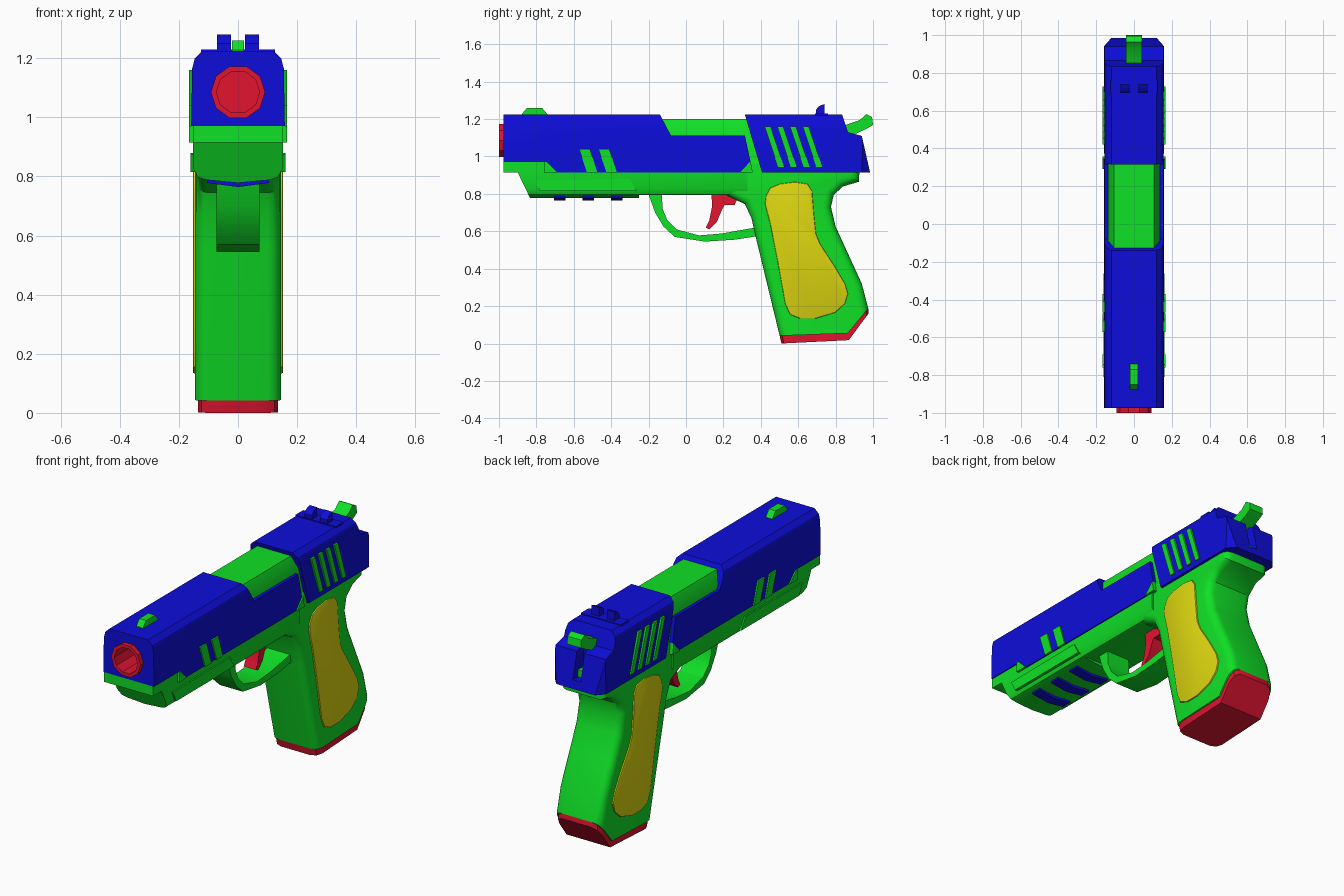
import bpy, bmesh, math
from mathutils import Vector

def mat(name, c):
    m = bpy.data.materials.new(name)
    m.diffuse_color = (*c, 1)
    return m

BLUE = mat("blue", (0.004, 0.004, 0.70))
GREEN = mat("green", (0.005, 0.75, 0.02))
RED = mat("red", (0.75, 0.007, 0.03))
YELLOW = mat("yellow", (0.73, 0.68, 0.005))

def prism(name, pts, axis, lo, hi, m=None, bevel=0, seg=3):
    """Extrude a 2D outline along an axis; optionally round its outline edges."""
    place = {'x': lambda p, t: (t, p[0], p[1]),
             'y': lambda p, t: (p[0], t, p[1]),
             'z': lambda p, t: (p[0], p[1], t)}[axis]
    bm = bmesh.new()
    a = [bm.verts.new(place(p, lo)) for p in pts]
    b = [bm.verts.new(place(p, hi)) for p in pts]
    bm.faces.new(a)
    bm.faces.new(b[::-1])
    n = len(pts)
    for i in range(n):
        j = (i + 1) % n
        bm.faces.new((a[j], a[i], b[i], b[j]))
    bmesh.ops.recalc_face_normals(bm, faces=bm.faces)
    if bevel:
        k = 'xyz'.index(axis)
        rim = [e for e in bm.edges if abs(e.verts[0].co[k] - e.verts[1].co[k]) < 1e-6]
        bmesh.ops.bevel(bm, geom=rim, offset=bevel, segments=seg, profile=0.5,
                        affect='EDGES', clamp_overlap=False)
    me = bpy.data.meshes.new(name)
    bm.to_mesh(me)
    bm.free()
    ob = bpy.data.objects.new(name, me)
    bpy.context.collection.objects.link(ob)
    if m:
        me.materials.append(m)
    return ob

def boolean(ob, cutter, op):
    md = ob.modifiers.new("bool", 'BOOLEAN')
    md.operation, md.object, md.solver = op, cutter, 'EXACT'
    bpy.context.view_layer.objects.active = ob
    bpy.ops.object.modifier_apply(modifier=md.name)
    bpy.data.objects.remove(cutter)
    return ob

def both(half):
    """Mirror a half outline across x = 0."""
    return half + [(-x, z) for x, z in reversed(half) if x > 0]

def ngon(r, z, n=10):
    return [(r * math.cos(2 * math.pi * i / n), z + r * math.sin(2 * math.pi * i / n)) for i in range(n)]

def side_pair(name, pts, x0, x1, m, **kw):
    for s, tag in ((1, "right"), (-1, "left")):
        prism(f"{name}_{tag}", pts, 'x', min(s * x0, s * x1), max(s * x0, s * x1), m, **kw)

# Slide: side outline crossed with a chamfered end section
section = both([(0.16, 0.88), (0.155, 1.165), (0.146, 1.20), (0.12, 1.224)])
front = prism("slide_front", [(-0.975, 0.97), (-0.975, 1.3), (-0.178, 1.3), (-0.137, 1.22), (-0.08, 1.112),
              (0.315, 1.112), (0.357, 0.915), (-0.70, 0.915), (-0.755, 0.97)], 'x', -0.3, 0.3, BLUE)
boolean(front, prism("cut", section, 'y', -1.2, 1.2), 'INTERSECT')
boolean(front, prism("cut", ngon(0.082, 1.085), 'y', -1.1, -0.65), 'DIFFERENCE')
rear = prism("slide_rear", [(0.292, 1.3), (0.406, 0.915), (0.984, 0.915), (0.94, 1.11), (0.866, 1.13),
             (0.834, 1.225), (0.82, 1.3)], 'x', -0.3, 0.3, BLUE)
boolean(rear, prism("cut", section, 'y', -1.2, 1.2), 'INTERSECT')
boolean(rear, prism("cut", [(-0.2, 0), (0.2, 0), (0.2, 0.90), (0.16, 0.94), (0.12, 0.985),
                            (-0.12, 0.985), (-0.16, 0.94), (-0.2, 0.90)], 'z', 0.8, 1.4), 'INTERSECT')
boolean(rear, prism("cut", [(-0.024, 0.96), (0.024, 0.96), (0.024, 1.13), (-0.024, 1.13)],
                    'y', 0.88, 1.1), 'DIFFERENCE')

# Chamber block in the slide window
prism("chamber_block", both([(0.137, 0.93), (0.137, 1.13), (0.105, 1.20)]), 'y', -0.25, 0.46, GREEN)

# Muzzle tube
tube = prism("muzzle", ngon(0.092, 1.085), 'y', -1.0, -0.6, RED)
boolean(tube, prism("cut", ngon(0.073, 1.085), 'y', -1.1, -0.7), 'DIFFERENCE')

# Slide grooves and small side tabs
for i in range(4):
    y = 0.42 + 0.068 * i
    side_pair(f"rear_groove_{i}", [(y, 1.16), (y + 0.032, 1.16), (y + 0.104, 0.945), (y + 0.072, 0.945)],
              0.13, 0.166, GREEN)
for i in range(2):
    y = -0.572 + 0.104 * i
    side_pair(f"front_groove_{i}", [(y, 1.04), (y + 0.058, 1.04), (y + 0.098, 0.915), (y + 0.042, 0.915)],
              0.13, 0.166, GREEN)
side_pair("slide_stop", [(0.29, 0.915), (0.357, 0.915), (0.345, 0.975)], 0.13, 0.166, GREEN)
side_pair("nose_tab", [(-0.76, 0.915), (-0.76, 0.97), (-0.745, 0.97), (-0.69, 0.915)], 0.13, 0.166, GREEN)

# Sights
prism("front_sight", [(-0.877, 1.20), (-0.877, 1.228), (-0.85, 1.26), (-0.77, 1.26), (-0.74, 1.225),
                      (-0.74, 1.20)], 'x', -0.021, 0.021, GREEN)
prism("rear_sight_base", [(0.69, 1.2), (0.69, 1.229), (0.76, 1.229), (0.76, 1.2)], 'x', -0.125, 0.125, BLUE)
side_pair("rear_sight_post", [(0.695, 1.21), (0.695, 1.25), (0.712, 1.27), (0.74, 1.28), (0.74, 1.21)],
          0.024, 0.071, BLUE)

# Hammer
prism("hammer", [(0.82, 1.15), (0.866, 1.173), (0.93, 1.195), (0.963, 1.227), (0.995, 1.21), (1.0, 1.168),
                 (0.963, 1.147), (0.904, 1.12), (0.85, 1.09)], 'x', -0.043, 0.043, GREEN)

# Frame under the slide
frame = prism("frame", [(-0.975, 0.97), (-0.975, 0.915), (-0.90, 0.915), (-0.83, 0.77), (-0.25, 0.77),
                        (-0.25, 0.795), (0.33, 0.795), (0.33, 0.97)], 'x', -0.3, 0.3, GREEN)
boolean(frame, prism("cut", [(0, 0.778), (0.105, 0.788), (0.135, 0.797), (0.153, 0.83), (0.153, 1.0),
                             (-0.153, 1.0), (-0.153, 0.83), (-0.135, 0.797), (-0.105, 0.788)],
                     'y', -1.2, 1.2), 'INTERSECT')
side_pair("rail_panel", [(-0.81, 0.875), (-0.30, 0.88), (-0.263, 0.815), (-0.78, 0.815)], 0.12, 0.161, GREEN)
for i, y in enumerate((-0.675, -0.523, -0.37)):
    prism(f"rail_slot_{i}", [(-0.105, 0.81), (-0.105, 0.778), (0, 0.764), (0.105, 0.778), (0.105, 0.81)],
          'y', y - 0.03, y + 0.03, BLUE)

# Grip and magazine base, both cut from one rounded body
body = [(0.22, 1.0), (0.22, 0.79), (0.315, 0.745), (0.35, 0.67), (0.375, 0.56), (0.547, -0.15), (1.0, -0.15),
        (0.975, 0.185), (0.94, 0.32), (0.855, 0.505), (0.80, 0.625), (0.775, 0.73), (0.79, 0.795),
        (0.84, 0.84), (0.925, 0.865), (0.93, 1.0)]
seam = [(0.3, 0.04), (0.51, 0.042), (0.865, 0.055), (0.98, 0.195), (1.2, 0.46)]
sole = [(1.2, 0.43), (0.98, 0.165), (0.87, 0.018), (0.51, 0.0), (0.3, 0.0)]
grip = prism("grip", body, 'x', -0.145, 0.145, GREEN, bevel=0.045, seg=4)
boolean(grip, prism("cut", seam + [(1.2, 1.2), (0.1, 1.2), (0.1, 0.04)], 'x', -0.3, 0.3), 'INTERSECT')
base = prism("magazine_base", body, 'x', -0.136, 0.136, RED, bevel=0.045, seg=2)
boolean(base, prism("cut", seam + sole, 'x', -0.3, 0.3), 'INTERSECT')

# Grip panels
side_pair("grip_panel", [(0.428, 0.79), (0.45, 0.832), (0.50, 0.853), (0.583, 0.864), (0.65, 0.853),
          (0.674, 0.816), (0.684, 0.693), (0.695, 0.587), (0.717, 0.533), (0.797, 0.41), (0.85, 0.32),
          (0.866, 0.267), (0.85, 0.213), (0.797, 0.165), (0.69, 0.133), (0.61, 0.133), (0.556, 0.155),
          (0.53, 0.213), (0.492, 0.427), (0.45, 0.64), (0.422, 0.747)], 0.10, 0.153, YELLOW, bevel=0.006, seg=2)

# Trigger guard and trigger
prism("trigger_guard", [(-0.205, 0.81), (-0.165, 0.70), (-0.12, 0.625), (-0.06, 0.57), (0.10, 0.545),
      (0.26, 0.555), (0.42, 0.58), (0.40, 0.635), (0.37, 0.62), (0.19, 0.588), (0.07, 0.578), (-0.05, 0.61),
      (-0.10, 0.66), (-0.125, 0.72), (-0.13, 0.81)], 'x', -0.072, 0.072, GREEN)
prism("trigger", [(0.135, 0.81), (0.14, 0.735), (0.125, 0.66), (0.105, 0.62), (0.125, 0.61), (0.165, 0.65),
      (0.19, 0.71), (0.205, 0.74), (0.26, 0.74), (0.29, 0.81)], 'x', -0.038, 0.038, RED)

# Smooth shading with sharp edges kept
bpy.ops.object.select_all(action='SELECT')
bpy.ops.object.shade_smooth_by_angle(angle=math.radians(30))
